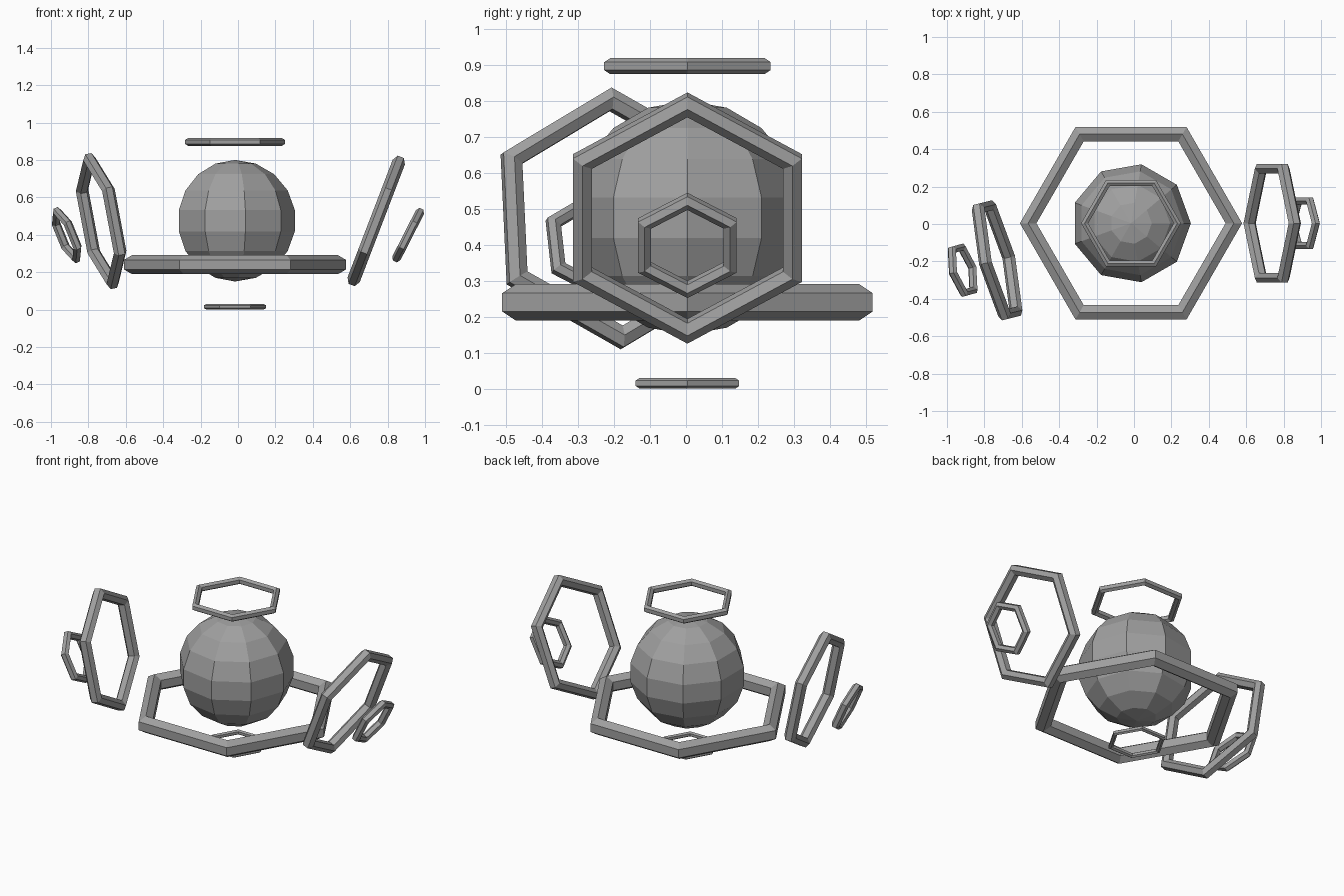
import bpy, bmesh, math
from mathutils import Matrix, Vector

if "Cube" in bpy.data.objects:
    bpy.data.objects.remove(bpy.data.objects["Cube"])

grey = bpy.data.materials.new("mid grey")
grey.diffuse_color = (0.35, 0.35, 0.35, 1)
grey.use_nodes = True
grey.node_tree.nodes["Principled BSDF"].inputs["Base Color"].default_value = grey.diffuse_color

CX, CY = -0.016, 0.004      # shared vertical axis of core and flat rings


def finish(name, bm, matrix):
    bmesh.ops.recalc_face_normals(bm, faces=bm.faces)
    mesh = bpy.data.meshes.new(name)
    bm.to_mesh(mesh)
    bm.free()
    mesh.materials.append(grey)
    obj = bpy.data.objects.new(name, mesh)
    obj.matrix_world = matrix
    bpy.context.collection.objects.link(obj)


def hex_ring(name, centre, outer, tube, lean=None, turn=0):
    """Six-sided ring with a six-sided tube; lean = degrees off upright, None = lying flat."""
    bm = bmesh.new()
    major = outer - tube * math.cos(math.pi / 6)
    loops = []
    for i in range(6):
        a = i * math.pi / 3
        loop = []
        for j in range(6):
            b = math.radians(30 + 60 * j)
            r = major + tube * math.cos(b)
            loop.append(bm.verts.new((r * math.cos(a), r * math.sin(a), tube * math.sin(b))))
        loops.append(loop)
    for i in range(6):
        p, q = loops[i], loops[(i + 1) % 6]
        for j in range(6):
            k = (j + 1) % 6
            bm.faces.new((p[j], q[j], q[k], p[k]))
    tilt = 0 if lean is None else -math.radians(90 - lean)
    m = (Matrix.Translation(Vector(centre))
         @ Matrix.Rotation(math.radians(turn), 4, 'Z')
         @ Matrix.Rotation(tilt, 4, 'Y'))
    finish(name, bm, m)


# Faceted core ball
bm = bmesh.new()
bmesh.ops.create_uvsphere(bm, u_segments=9, v_segments=9, radius=0.325)
# turn so that one column of corners points along +x
v = max((v for v in bm.verts), key=lambda v: v.co.xy.length)
bmesh.ops.rotate(bm, verts=bm.verts, cent=(0, 0, 0),
                 matrix=Matrix.Rotation(-math.atan2(v.co.y, v.co.x), 3, 'Z'))
finish("core_ball", bm, Matrix.Translation((CX, CY, 0.475)))

# Flat rings below, around and above the core
hex_ring("base_ring", (CX, CY, 0.015), 0.166, 0.015)
hex_ring("waist_ring", (CX, CY, 0.24), 0.594, 0.051)
hex_ring("top_ring", (CX, CY, 0.896), 0.267, 0.022)

# Leaning side rings
hex_ring("right_large_ring", (0.739, CY, 0.474), 0.367, 0.035, 21)
hex_ring("right_small_ring", (0.910, CY, 0.398), 0.158, 0.024, 27)
hex_ring("left_large_ring", (-0.732, -0.194, 0.473), 0.367, 0.035, 11, 194)
hex_ring("left_small_ring", (-0.916, -0.247, 0.398), 0.158, 0.024, 23, 195.5)
